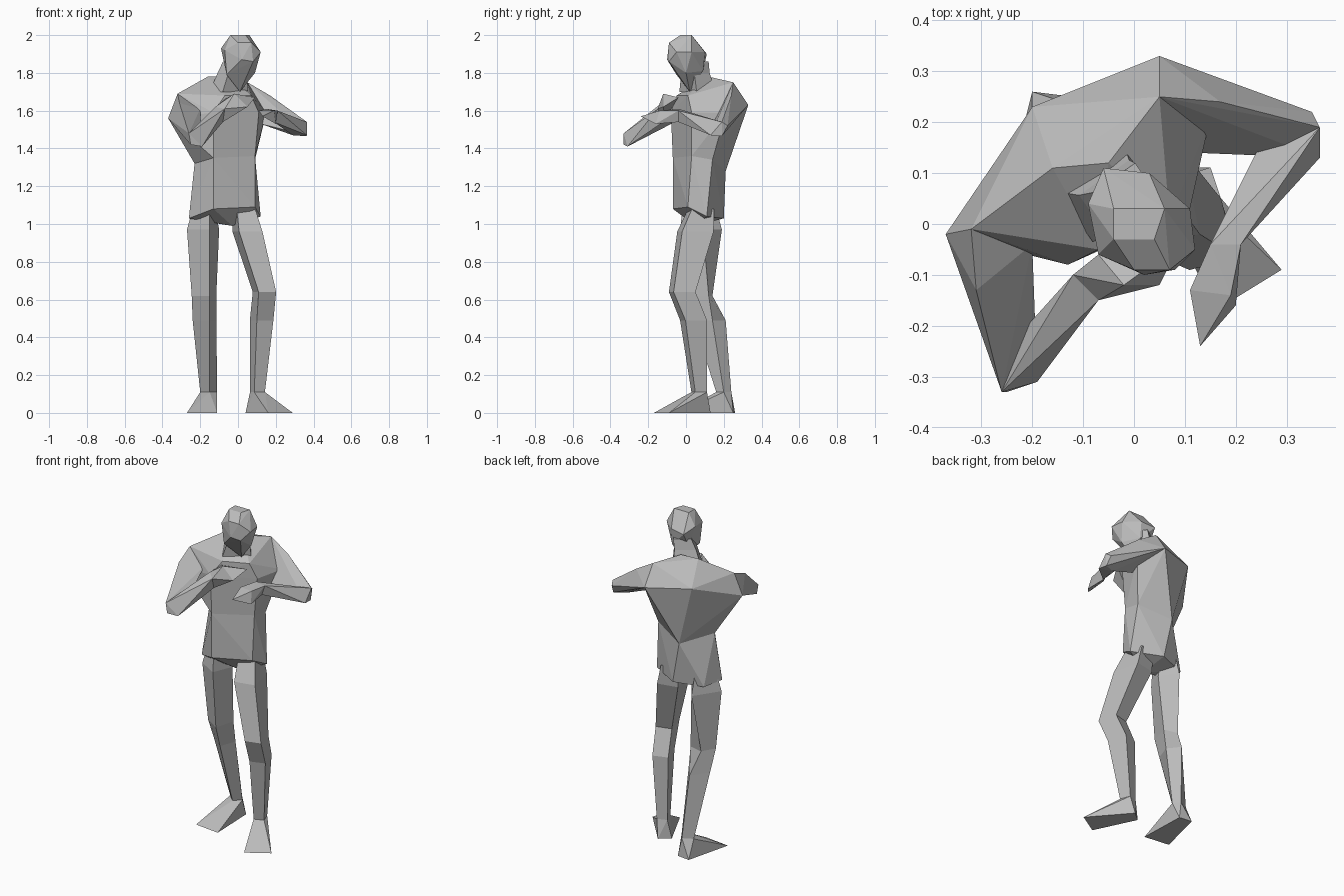
import bpy
import bmesh
from math import cos, sin, radians

UNIT = 0.01  # points below are in hundredths of a unit

default_cube = bpy.data.objects.get("Cube")
if default_cube:
    bpy.data.objects.remove(default_cube, do_unlink=True)

grey = bpy.data.materials.new("plain_grey")
grey.use_nodes = True
grey.diffuse_color = (0.5, 0.5, 0.5, 1)
grey.node_tree.nodes["Principled BSDF"].inputs["Base Color"].default_value = grey.diffuse_color


def finish(name, bm):
    """Turn a bmesh into a flat shaded grey object."""
    bmesh.ops.recalc_face_normals(bm, faces=bm.faces)
    mesh = bpy.data.meshes.new(name)
    bm.to_mesh(mesh)
    bm.free()
    mesh.materials.append(grey)
    part = bpy.data.objects.new(name, mesh)
    bpy.context.scene.collection.objects.link(part)
    return part


def faceted(name, *groups):
    """Angular solid wrapped around the corner points of the given groups."""
    bm = bmesh.new()
    corners = sorted({point for group in groups for point in group})
    for point in corners:
        bm.verts.new([value * UNIT for value in point])
    bmesh.ops.convex_hull(bm, input=bm.verts[:])
    loose = [vert for vert in bm.verts if not vert.link_faces]
    bmesh.ops.delete(bm, geom=loose, context="VERTS")
    return finish(name, bm)


def ring(x, y, z, half_width, half_depth, yaw):
    """Four corners of a level cross-section turned by yaw degrees."""
    c, s = cos(radians(yaw)), sin(radians(yaw))
    corners = []
    for i, j in ((-1, -1), (1, -1), (1, 1), (-1, 1)):
        u, v = i * half_width, j * half_depth
        corners.append((x + u * c - v * s, y + u * s + v * c, z))
    return corners


def level(z, *corners):
    """Level cross-section through corners given outer, front, inner, back."""
    return [(x, y, z) for x, y in corners]


def loft(name, sections):
    """Four-sided tube through the cross-sections, closed at both ends."""
    bm = bmesh.new()
    loops = [[bm.verts.new([value * UNIT for value in point]) for point in section]
             for section in sections]
    for lower, upper in zip(loops, loops[1:]):
        for i in range(len(lower)):
            j = (i + 1) % len(lower)
            bm.faces.new((lower[i], lower[j], upper[j], upper[i]))
    bm.faces.new(loops[0])
    bm.faces.new(loops[-1])
    return finish(name, bm)


# Torso: broad twisted chest above a narrow waist and hips
waist = [(-13, -7, 135), (9, 3, 136), (9, 14, 134), (-10, 21, 128), (-23, 5, 132)]
left_shoulder = [(5, 33, 163), (5, 25, 175), (12, 14, 153), (15, 21, 159)]
right_shoulder = [(-37, -2, 156), (-32, -1, 169)]
upper_back = [(-20, 23, 165), (-16, 11, 178), (-5, 12, 178)]
breast = [(-13, -8, 159), (11, 3, 159), (-7, -5, 168), (7, 1, 168)]
hips = [(-13, -7, 108), (9, 1, 109), (12, 11, 104), (-5, 20, 103),
        (-22, 14, 102), (-26, 2, 103), (-3, 5, 99)]
faceted("chest", waist, left_shoulder, right_shoulder, upper_back, breast)
faceted("abdomen", waist, hips)

# Neck and head, with the chin tucked down
loft("neck", [ring(-5, 6, 170, 8, 6, 35), ring(-3, 5, 180, 6, 5, 35), ring(-1, 5, 186, 5, 5, 35)])
crown = [(-4, 3, 200), (6, 3, 200), (4, -3, 200), (-4, -3, 200)]
brow = [(-9, 4, 193), (-6, 11, 190), (3, 10, 191), (11, 3, 191),
        (12, -5, 191), (7, -9, 196), (0, -9, 196), (-7, -6, 192)]
jaw = [(8, -9, 186), (2, -10, 187), (-6, -5, 179), (-6, 6, 181),
       (3, 9, 181), (9, 0, 180), (1, 2, 170)]
faceted("head", crown, brow, jaw)

# Left arm: raised out to the side, forearm folded forward
left_elbow = [(36.5, 19, 154), (36.5, 13, 147), (36, 19, 146.5), (29, 16, 147)]
left_wrist = [(21, -4, 160), (15, -4, 161), (19, -4, 154)]
left_fingers = [(11, -13, 160), (13, -24, 157), (20, -16, 153), (19, -14, 160)]
faceted("left_upper_arm", left_shoulder, left_elbow, [(17, 24, 168), (35, 22, 152)])
faceted("left_forearm", left_elbow, left_wrist, [(25, 16, 150)])
faceted("left_hand", left_wrist, left_fingers)

# Right arm: reaching forward, forearm folded across the chest
right_elbow = [(-26, -33, 148), (-25, -33, 142), (-19, -31, 141), (-21, -20, 150)]
right_wrist = [(-7, -15, 161), (-12, -10, 162), (-8, -12, 154)]
right_fingers = [(5, -12, 162), (-2, -12, 169), (9, -4, 167), (-7, -6, 166)]
faceted("right_upper_arm", right_shoulder, right_elbow, [(-31, -13, 164), (-20, -4, 161)])
faceted("right_forearm", right_elbow, right_wrist)
faceted("right_hand", right_wrist, right_fingers)

# Legs: hip, thigh, knee, calf and ankle sections
left_ankle = ring(10.3, 7, 11, 3, 3.3, 20)
right_ankle = level(11, (-20, 21), (-15, 16), (-11, 20), (-14, 24))
loft("left_leg", [ring(3, 8, 108, 5, 6, 12), ring(5, 5, 96, 6.3, 8.5, 12), ring(14, -2, 64, 4.8, 6, 15),
                  ring(12.5, 4, 49, 4.6, 6, 18), left_ankle])
loft("right_leg", [level(108, (-24, 5), (-15, -2), (-12, 9), (-17, 16)),
                   level(97, (-27, 4), (-15, -3), (-10, 9), (-17, 19)),
                   level(62, (-24.5, 6), (-15, 0), (-11.5, 12), (-20, 14)),
                   level(49, (-24, 11), (-15, 4), (-11.5, 14), (-17, 21)), right_ankle])

# Feet: wedges running from the ankle down to flat toes
faceted("left_foot", left_ankle, [(4, 8, 0), (10, 13, 0), (16, -17, 0), (29, -9, 0)])
faceted("right_foot", right_ankle, [(-20, 26, 0), (-12, 25, 0), (-27, -2, 0), (-11, -4, 0)])
